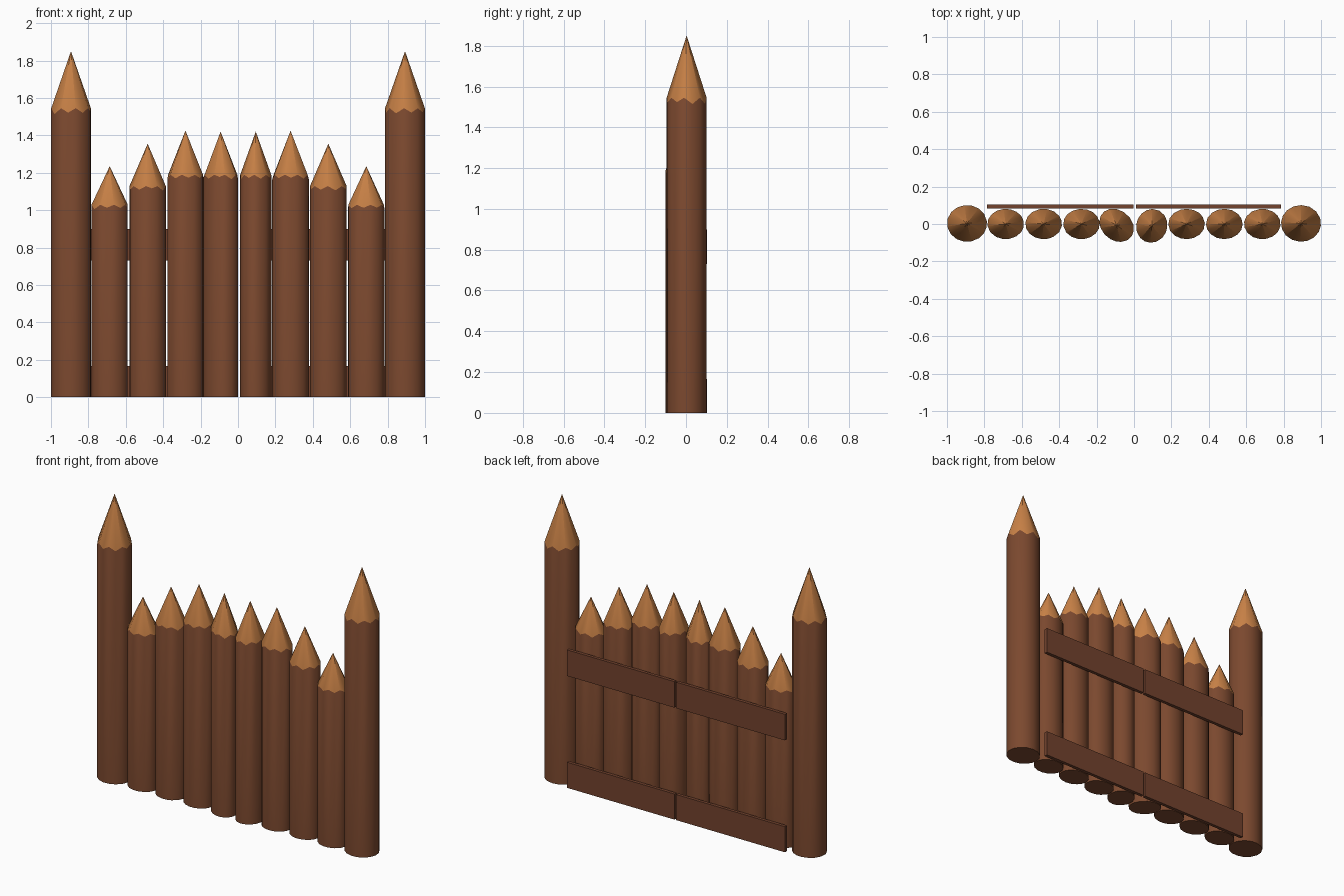
import bpy, bmesh, random
from math import sin, cos, pi, radians

if "Cube" in bpy.data.objects:
    bpy.data.objects.remove(bpy.data.objects["Cube"])

random.seed(4)


def material(name, color):
    m = bpy.data.materials.new(name)
    m.diffuse_color = (*color, 1)
    m.use_nodes = True
    m.node_tree.nodes["Principled BSDF"].inputs["Base Color"].default_value = m.diffuse_color
    return m


bark = material("bark", (0.20, 0.066, 0.028))
cut_wood = material("cut_wood", (0.58, 0.22, 0.062))
plank_wood = material("plank_wood", (0.17, 0.055, 0.027))


def finish(bm, name, mats):
    bmesh.ops.recalc_face_normals(bm, faces=bm.faces)
    me = bpy.data.meshes.new(name)
    bm.to_mesh(me)
    bm.free()
    for m in mats:
        me.materials.append(m)
    ob = bpy.data.objects.new(name, me)
    bpy.context.collection.objects.link(ob)
    return ob


def stake(name, x, y, rx, ry, shoulder, tip, turn=0, facets=8):
    """Round log sharpened by flat cuts that meet at the tip."""
    bm = bmesh.new()
    start = random.uniform(0, pi / 4)
    edges = [start + 2 * pi * i / facets + random.uniform(-.09, .09)
             for i in range(facets)]
    edges.append(edges[0] + 2 * pi)
    h = tip - shoulder
    ring = []
    for a, b in zip(edges, edges[1:]):
        # high point on the ridge, low point in the middle of each cut
        ring.append((a, tip - h * cos(pi / facets)))
        ring.append(((a + b) / 2, tip - h * cos(pi / facets) / cos((b - a) / 2)))
    t = radians(turn)

    def vert(a, z):
        u, v = rx * cos(a), ry * sin(a)
        return bm.verts.new((x + u * cos(t) - v * sin(t),
                             y + u * sin(t) + v * cos(t), z))

    low = [vert(a, 0) for a, z in ring]
    top = [vert(a, z) for a, z in ring]
    apex = bm.verts.new((x, y, tip))
    n = len(ring)
    bm.faces.new(low[::-1])
    for i in range(n):
        j = (i + 1) % n
        bm.faces.new((low[i], low[j], top[j], top[i]))
        bm.faces.new((top[i], top[j], apex)).material_index = 1
    ob = finish(bm, name, [bark, cut_wood])
    bpy.ops.object.select_all(action='DESELECT')
    ob.select_set(True)
    bpy.context.view_layer.objects.active = ob
    bpy.ops.object.shade_smooth_by_angle(angle=radians(31))


def plank(name, x0, x1, z0, z1, y0=0.083, y1=0.104):
    bm = bmesh.new()
    bmesh.ops.create_cube(bm, size=1)
    for v in bm.verts:
        v.co = ((x0 + x1) / 2 + v.co.x * (x1 - x0),
                (y0 + y1) / 2 + v.co.y * (y1 - y0),
                (z0 + z1) / 2 + v.co.z * (z1 - z0))
    finish(bm, name, [plank_wood])


# Gate posts and the matching stakes of both leaves
for side, s in (("left", -1), ("right", 1)):
    stake(f"{side}_post", s * 0.893, 0.003, 0.107, 0.098, 1.52, 1.85)
    for i, (x, low, tip) in enumerate([(0.686, 1.012, 1.235),
                                       (0.483, 1.11, 1.355),
                                       (0.281, 1.17, 1.425)]):
        stake(f"{side}_stake_{i + 1}", s * x, 0, 0.098, 0.081, low, tip)

# Two stakes at the meeting edge, set at an angle
stake("left_inner_stake", -0.093, -0.007, 0.1, 0.08, 1.17, 1.42, -40)
stake("right_inner_stake", 0.095, -0.01, 0.091, 0.083, 1.17, 1.42, 72)

# Cross planks on the back
for level, z0, z1 in (("lower", 0.0, 0.167), ("upper", 0.73, 0.90)):
    plank(f"left_{level}_plank", -0.787, -0.002, z0, z1)
    plank(f"right_{level}_plank", 0.011, 0.787, z0, z1)
